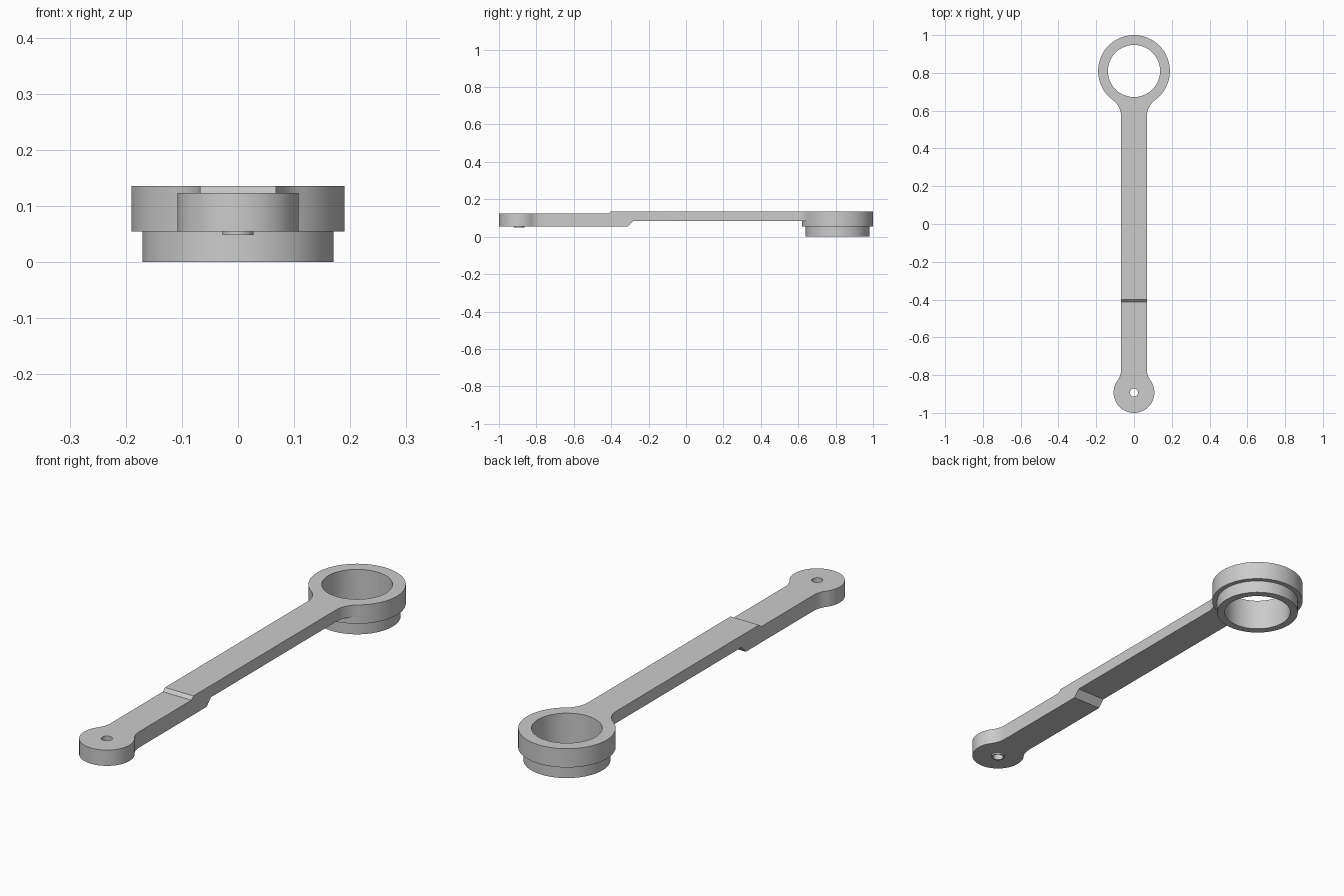
import bpy, bmesh
from math import sin, cos, pi, sqrt, atan2
from mathutils import Matrix

default = bpy.data.objects.get("Cube")
if default:
    bpy.data.objects.remove(default, do_unlink=True)

metal = bpy.data.materials.new("plain_grey_metal")
metal.use_nodes = True
colour = (0.6, 0.6, 0.6, 1)
metal.diffuse_color = colour
metal.node_tree.nodes["Principled BSDF"].inputs["Base Color"].default_value = colour

HALF_W = 0.068                       # half the shank width
RING_Y, RING_R, BORE_R = 0.81, 0.19, 0.138
SMALL_Y, SMALL_R = -0.892, 0.108
LOW, MID, TOP = 0.055, 0.085, 0.136


def finish(bm, name):
    bmesh.ops.recalc_face_normals(bm, faces=bm.faces)
    mesh = bpy.data.meshes.new(name)
    bm.to_mesh(mesh)
    bm.free()
    mesh.materials.append(metal)
    obj = bpy.data.objects.new(name, mesh)
    bpy.context.collection.objects.link(obj)
    return obj


def prism(name, points, offset):
    """Extrude a closed 3D outline along offset."""
    bm = bmesh.new()
    face = bm.faces.new([bm.verts.new(p) for p in points])
    new = bmesh.ops.extrude_face_region(bm, geom=[face])["geom"]
    bmesh.ops.translate(bm, vec=offset,
                        verts=[v for v in new if isinstance(v, bmesh.types.BMVert)])
    return finish(bm, name)


def lathe(name, section, y, steps=96):
    """Spin a closed (radius, z) section about the vertical axis at y."""
    bm = bmesh.new()
    rings = []
    for i in range(steps):
        a = 2 * pi * i / steps
        rings.append([bm.verts.new((r * cos(a), y + r * sin(a), z)) for r, z in section])
    n = len(section)
    for i in range(steps):
        a, b = rings[i], rings[(i + 1) % steps]
        for k in range(n):
            m = (k + 1) % n
            bm.faces.new((a[k], b[k], b[m], a[m]))
    return finish(bm, name)


def cylinder(name, y, radius, z0, z1, sides):
    bm = bmesh.new()
    bmesh.ops.create_cone(bm, cap_ends=True, segments=sides, radius1=radius, radius2=radius,
                          depth=z1 - z0, matrix=Matrix.Translation((0, y, (z0 + z1) / 2)))
    return finish(bm, name)


def combine(obj, other, operation):
    mod = obj.modifiers.new(operation.lower(), 'BOOLEAN')
    mod.operation, mod.object, mod.solver = operation, other, 'EXACT'
    bpy.context.view_layer.objects.active = obj
    bpy.ops.object.modifier_apply(modifier=mod.name)
    bpy.data.objects.remove(other, do_unlink=True)


def fillet(y, radius, f, toward, steps=12):
    """Right-side blend from the shank edge to a round end, shank point first."""
    dy = sqrt((radius + f) ** 2 - (HALF_W + f) ** 2)
    cx, cy = HALF_W + f, y + toward * dy
    turn = atan2(dy, cx)             # angle swept from the shank edge to the end circle
    return [(cx - f * cos(turn * i / steps), cy - toward * f * sin(turn * i / steps))
            for i in range(steps + 1)]


# Shank outline with the small eye, blended into both ends
small_blend = fillet(SMALL_Y, SMALL_R, 0.1, 1)
ring_blend = fillet(RING_Y, RING_R, 0.107, -1)
start = atan2(small_blend[-1][1] - SMALL_Y, small_blend[-1][0])
arc = [(SMALL_R * cos(a), SMALL_R * sin(a) + SMALL_Y)
       for a in (-pi / 2 + (start + pi / 2) * i / 32 for i in range(32))]
half = arc + small_blend[::-1] + ring_blend + [(0.1, 0.665)]
outline = half + [(-x, y) for x, y in reversed(half[1:])]
rod = prism("connecting_rod", [(x, y, 0) for x, y in outline], (0, 0, 0.3))

# Side profile with the offset step on top and underneath
side = [(-1.1, LOW), (-0.31, LOW), (-0.282, MID), (0.8, MID),
        (0.8, TOP), (-0.4, TOP), (-0.414, 0.123), (-1.1, 0.123)]
combine(rod, prism("side_profile", [(-0.3, y, z) for y, z in side], (0.6, 0, 0)), 'INTERSECT')

# Large ring with its narrower lower collar
ring_section = [(BORE_R, 0), (0.17, 0), (0.17, LOW), (RING_R, LOW), (RING_R, TOP), (BORE_R, TOP)]
combine(rod, lathe("large_ring", ring_section, RING_Y), 'UNION')

# Small boss under the eye, and the pin hole through both
combine(rod, cylinder("eye_boss", SMALL_Y, 0.028, 0.048, 0.08, 32), 'UNION')
combine(rod, cylinder("pin_hole", SMALL_Y, 0.022, -0.1, 0.3, 16), 'DIFFERENCE')

bpy.ops.object.select_all(action='DESELECT')
rod.select_set(True)
bpy.context.view_layer.objects.active = rod
bpy.ops.object.shade_smooth_by_angle(angle=0.5)
